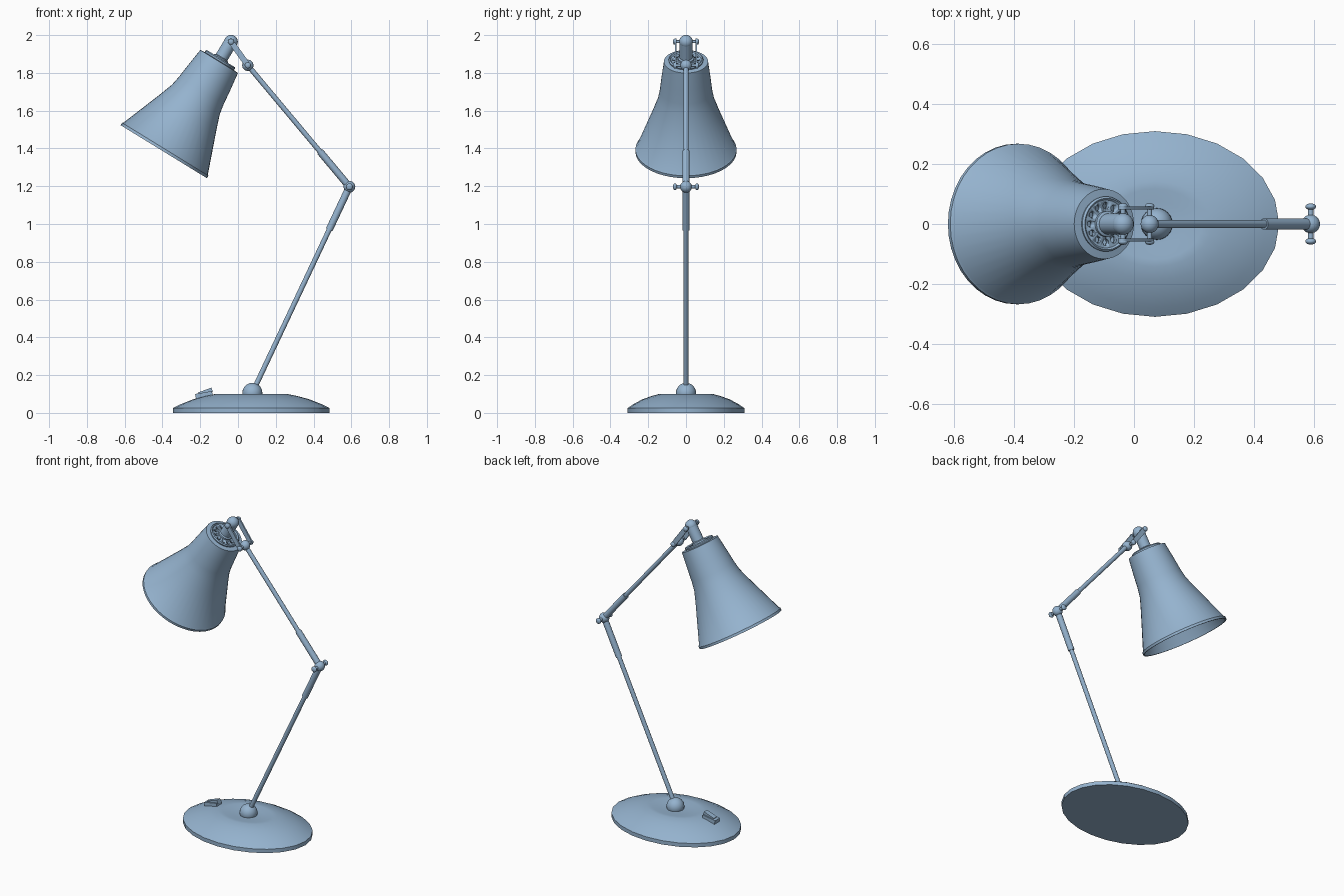
import bpy, bmesh, math
from mathutils import Vector, Matrix

cube = bpy.data.objects.get("Cube")
if cube:
    bpy.data.objects.remove(cube, do_unlink=True)

paint = bpy.data.materials.new("soft_blue")
paint.use_nodes = True
BLUE = (0.30, 0.45, 0.62, 1)
paint.diffuse_color = BLUE
paint.node_tree.nodes["Principled BSDF"].inputs["Base Color"].default_value = BLUE


def finish(name, bm, matrix=Matrix(), angle=35):
    bmesh.ops.remove_doubles(bm, verts=bm.verts, dist=1e-5)
    bmesh.ops.recalc_face_normals(bm, faces=bm.faces)
    bm.transform(matrix)
    mesh = bpy.data.meshes.new(name)
    bm.to_mesh(mesh)
    bm.free()
    mesh.materials.append(paint)
    ob = bpy.data.objects.new(name, mesh)
    bpy.context.collection.objects.link(ob)
    bpy.ops.object.select_all(action='DESELECT')
    ob.select_set(True)
    bpy.context.view_layer.objects.active = ob
    bpy.ops.object.shade_smooth_by_angle(angle=math.radians(angle))
    return ob


def aim(origin, direction):
    rot = Vector(direction).to_track_quat('Z', 'Y').to_matrix().to_4x4()
    return Matrix.Translation(origin) @ rot


def lathe(name, profile, matrix=Matrix(), steps=32, angle=35):
    """Spin a (radius, height) profile about local z."""
    bm = bmesh.new()
    verts = [bm.verts.new((r, 0, z)) for r, z in profile]
    edges = [bm.edges.new(pair) for pair in zip(verts, verts[1:])]
    bmesh.ops.spin(bm, geom=verts + edges, cent=(0, 0, 0), axis=(0, 0, 1),
                   angle=math.tau, steps=steps)
    return finish(name, bm, matrix, angle)


def rod(name, a, b, radius, steps=16):
    a, b = Vector(a), Vector(b)
    h = (b - a).length
    return lathe(name, [(0, 0), (radius, 0), (radius, h), (0, h)], aim(a, b - a), steps)


def ball(name, centre, radius, squash=1):
    bm = bmesh.new()
    bmesh.ops.create_uvsphere(bm, u_segments=24, v_segments=14, radius=radius)
    return finish(name, bm, Matrix.Translation(centre) @ Matrix.Diagonal((1, squash, 1, 1)), 60)


def pivot_pin(name, centre, reach, radius):
    """Cross pin along y with a rounded knob on both ends."""
    side = Vector((0, reach, 0))
    rod(name + "_pin", centre - side, centre + side, radius)
    for label, s in (("left", 1), ("right", -1)):
        ball(f"{name}_knob_{label}", centre + side * s, radius * 2, 0.6)


# Main joints
foot = Vector((0.08, 0, 0.115))
elbow = Vector((0.59, 0, 1.197))
wrist = Vector((0.052, 0, 1.84))
head = Vector((-0.037, 0, 1.965))

# Oval weighted base, slightly dished on top
lathe("base", [(0, 0), (1, 0), (1, 0.025), (0.9, 0.046), (0.75, 0.071), (0.6, 0.088),
               (0.46, 0.1), (0.38, 0.1), (0.25, 0.094), (0, 0.092)],
      Matrix.Translation((0.07, 0, 0)) @ Matrix.Diagonal((0.415, 0.31, 1, 1)), 24, 30)
ball("base_ball", (0.076, 0, 0.106), 0.053)

# Rocker switch on the base
for name, size, centre, tilt in (
        ("switch_housing", (0.09, 0.05, 0.03), (-0.18, 0, 0.093), -10),
        ("switch_rocker", (0.075, 0.032, 0.025), (-0.172, 0, 0.109), -20)):
    bm = bmesh.new()
    bmesh.ops.create_cube(bm, size=1)
    bmesh.ops.scale(bm, vec=size, verts=bm.verts)
    finish(name, bm, Matrix.Translation(centre) @ Matrix.Rotation(math.radians(tilt), 4, 'Y'))

# Two arms, each with a thicker sleeve beside the elbow
for name, end, part in (("lower_arm", foot, 0.21), ("upper_arm", wrist, 0.29)):
    rod(name, end, elbow, 0.0135)
    rod(name + "_sleeve", elbow.lerp(end, part), elbow, 0.019)

ball("elbow_ball", elbow, 0.031)
ball("wrist_ball", wrist, 0.03)
ball("head_ball", head, 0.036)
pivot_pin("elbow", elbow, 0.058, 0.009)
pivot_pin("wrist", wrist, 0.06, 0.008)
pivot_pin("head", head, 0.06, 0.008)

# Pair of round-ended links joining the upper arm to the head
link = wrist - head
half = link.length / 2
tilt = math.atan2(-link.z, link.x)
for label, s in (("left", 1), ("right", -1)):
    bm = bmesh.new()
    outline = []
    for i in range(18):
        t = math.pi * (i % 9) / 8 + (math.pi if i > 8 else 0) - math.pi / 2
        shift = half if i < 9 else -half
        outline.append(bm.verts.new((shift + 0.017 * math.cos(t), -0.005, 0.015 * math.sin(t))))
    face = bm.faces.new(outline)
    ext = bmesh.ops.extrude_face_region(bm, geom=[face])
    bmesh.ops.translate(bm, vec=(0, 0.01, 0),
                        verts=[g for g in ext["geom"] if isinstance(g, bmesh.types.BMVert)])
    centre = (head + wrist) / 2 + Vector((0, 0.054 * s, 0))
    finish("head_link_" + label, bm,
           Matrix.Translation(centre) @ Matrix.Rotation(tilt, 4, 'Y'))

# Shade: open thin-walled cone with a rolled lip, on a tilted axis
top = Vector((-0.1, 0, 1.86))
up = Vector((0.523, 0, 0.852))
frame = aim(top, up)
outer = [(0.117, 0), (0.13, -0.1), (0.139, -0.18), (0.149, -0.236), (0.175, -0.31),
         (0.262, -0.54), (0.268, -0.545), (0.268, -0.56)]
inner = [(r - 0.008, z) for r, z in reversed(outer[:-2])]
lathe("shade", [(0.08, 0.004)] + outer + [(0.26, -0.56)] + inner[:-1]
      + [(0.109, -0.008), (0.08, -0.008)], frame, 40)

# Vented cap: a ring of round holes cut through a low disc
cap = lathe("vent_cap", [(0, -0.006), (0.088, -0.006), (0.092, 0.012), (0.086, 0.018),
                         (0.08, 0.012), (0, 0.012)], frame, 40)
for i in range(12):
    a = math.tau * i / 12
    spot = frame @ Vector((0.061 * math.cos(a), 0.061 * math.sin(a), 0))
    cutter = rod("vent_cutter", spot - up * 0.05, spot + up * 0.05, 0.011, 12)
    cutter.hide_render = True
    mod = cap.modifiers.new("vent", 'BOOLEAN')
    mod.operation, mod.solver, mod.object = 'DIFFERENCE', 'EXACT', cutter
    bpy.context.view_layer.objects.active = cap
    bpy.ops.object.modifier_move_to_index(modifier=mod.name, index=0)
    bpy.ops.object.modifier_apply(modifier=mod.name)
    bpy.data.objects.remove(cutter, do_unlink=True)

# Neck from the head ball down into the shade
rod("shade_neck", top - up * 0.02, head, 0.035, 24)
lathe("neck_collar", [(0, 0.01), (0.043, 0.01), (0.043, 0.022), (0.035, 0.027), (0, 0.027)], frame, 24)
